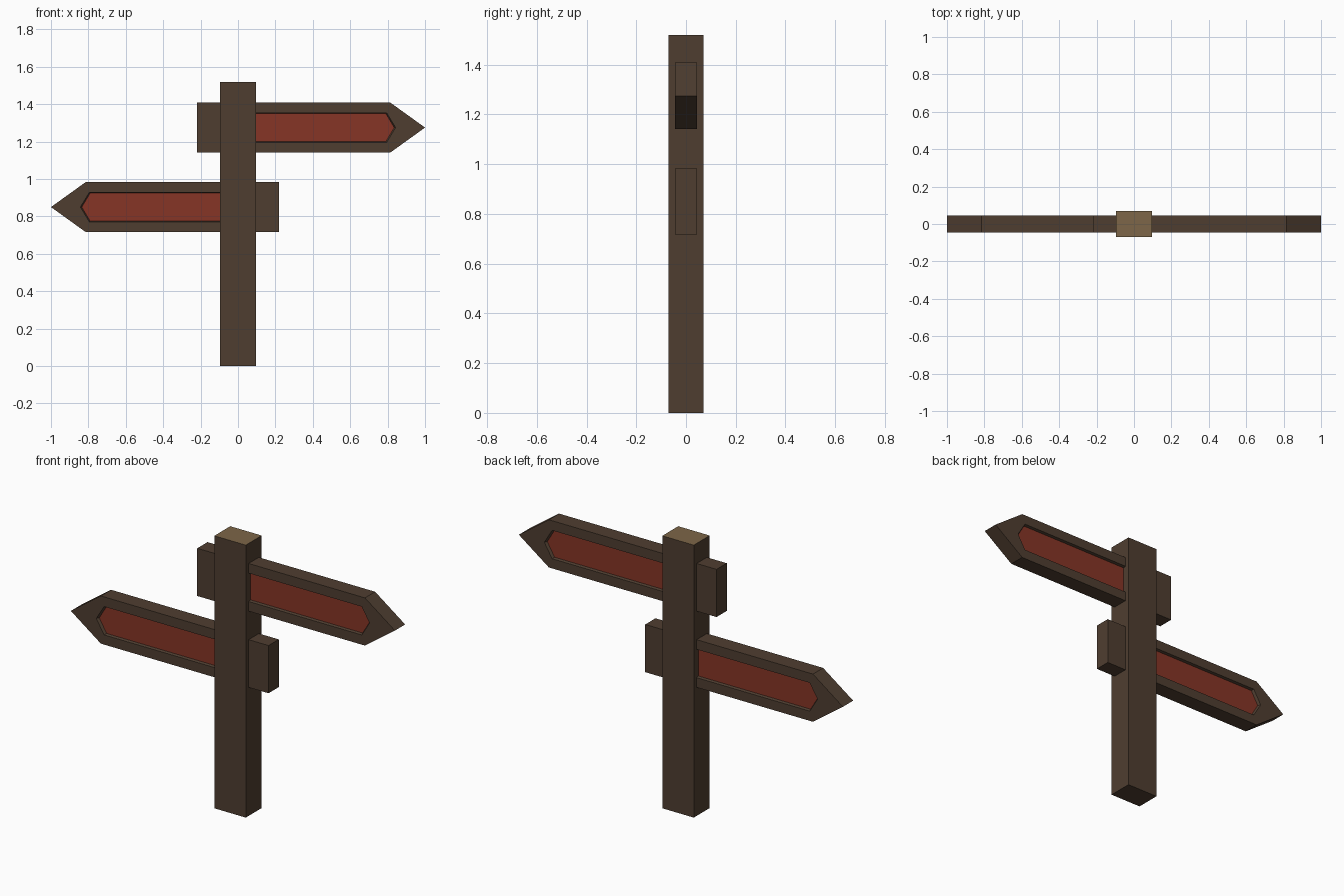
import bpy, bmesh

if "Cube" in bpy.data.objects:
    bpy.data.objects.remove(bpy.data.objects["Cube"])

def material(name, rgb):
    m = bpy.data.materials.new(name)
    m.diffuse_color = (*rgb, 1)
    m.use_nodes = True
    m.node_tree.nodes["Principled BSDF"].inputs["Base Color"].default_value = m.diffuse_color
    return m

WOOD = material("dark_wood", (0.078, 0.048, 0.030))
CUT = material("cut_wood", (0.205, 0.133, 0.065))
RED = material("red_paint", (0.240, 0.036, 0.019))

def finish(name, bm, mats):
    bmesh.ops.recalc_face_normals(bm, faces=bm.faces)
    me = bpy.data.meshes.new(name)
    bm.to_mesh(me)
    bm.free()
    for m in mats:
        me.materials.append(m)
    ob = bpy.data.objects.new(name, me)
    bpy.context.collection.objects.link(ob)
    return ob

# Post with a pale cut top
bm = bmesh.new()
bmesh.ops.create_cube(bm, size=1)
for v in bm.verts:
    v.co = (v.co.x * 0.194, v.co.y * 0.14, (v.co.z + 0.5) * 1.52)
for f in bm.faces:
    f.material_index = int(f.calc_center_median().z > 1.5)
finish("post", bm, [WOOD, CUT])

def arrow(x0, x1, tip, h):
    return [(x0, h), (x1, h), (tip, 0), (x1, -h), (x0, -h)]

# Arrow boards with a sunken red panel on both sides
def board(name, z, side):
    outer = arrow(-0.22, 0.815, 1.0, 0.133)
    rim = arrow(0.05, 0.795, 0.843, 0.079)
    panel = arrow(0.05, 0.79, 0.835, 0.075)
    t, d = 0.045, 0.030
    bm = bmesh.new()
    rings = [[bm.verts.new((side * x, side * y, z + dz)) for x, dz in pts]
             for pts, y in ((panel, -d), (rim, -t), (outer, -t),
                            (outer, t), (rim, t), (panel, d))]
    for a, b in zip(rings, rings[1:]):
        for i in range(5):
            j = (i + 1) % 5
            bm.faces.new((a[i], a[j], b[j], b[i]))
    for ring in (rings[0], rings[-1]):
        bm.faces.new(ring).material_index = 1
    finish(name, bm, [WOOD, RED])

board("upper_sign_board", 1.275, 1)
board("lower_sign_board", 0.85, -1)
